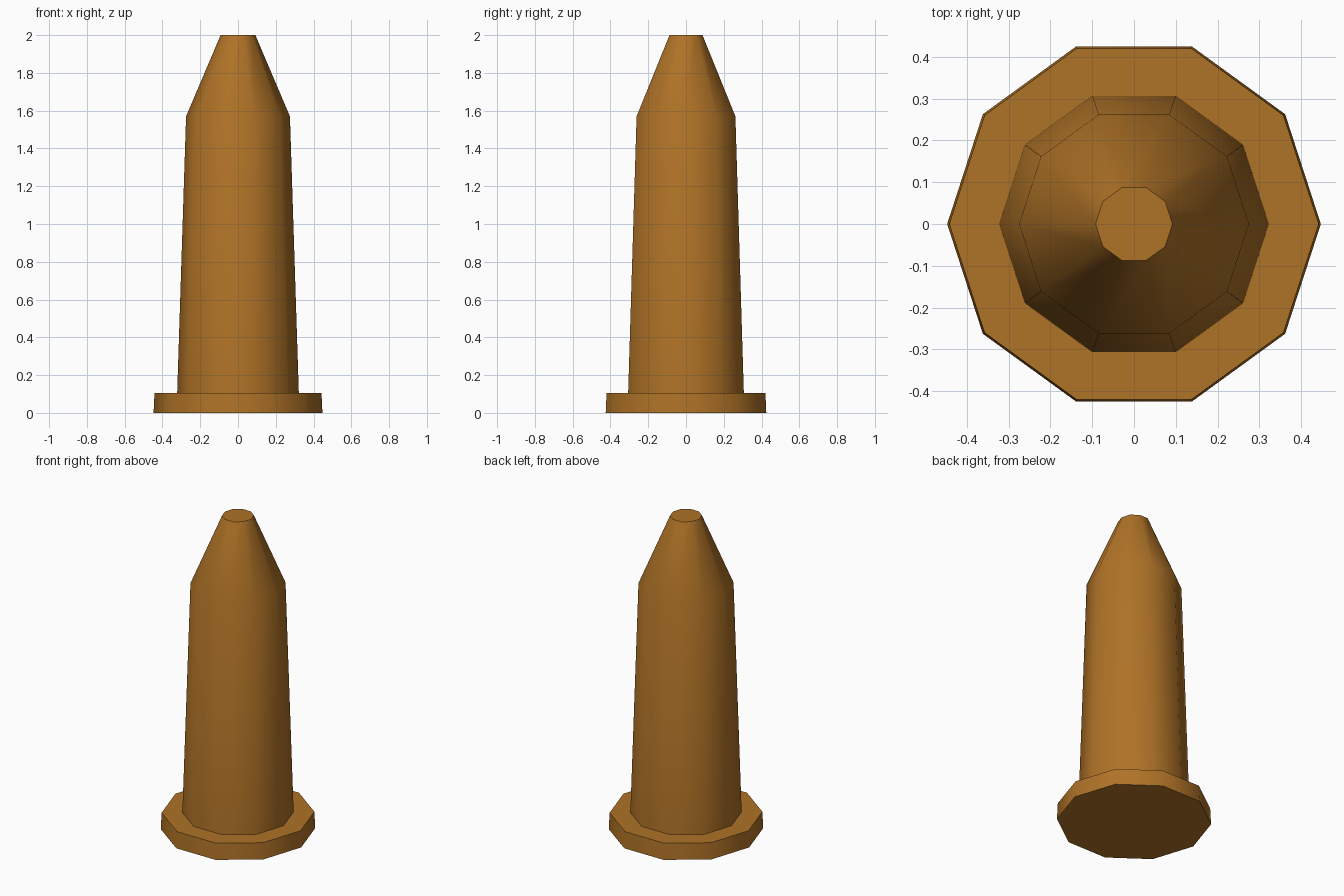
import bpy, bmesh, math

cube = bpy.data.objects.get("Cube")
if cube:
    bpy.data.objects.remove(cube, do_unlink=True)

SIDES = 10

ochre = bpy.data.materials.new("ochre brown")
ochre.use_nodes = True
COLOR = (0.43, 0.17, 0.02, 1)
ochre.diffuse_color = COLOR
ochre.node_tree.nodes["Principled BSDF"].inputs["Base Color"].default_value = COLOR


def lathe(name, profile, cap_bottom=False, cap_top=False):
    """Ten-sided turned part from (radius, height) points, listed bottom to top."""
    bm = bmesh.new()
    rings = []
    for r, z in profile:
        angles = [math.tau * i / SIDES for i in range(SIDES)]
        rings.append([bm.verts.new((r * math.cos(a), r * math.sin(a), z)) for a in angles])
    for low, high in zip(rings, rings[1:]):
        for i in range(SIDES):
            j = (i + 1) % SIDES
            bm.faces.new((low[i], low[j], high[j], high[i]))
    if cap_bottom:
        bm.faces.new(rings[0][::-1])
    if cap_top:
        bm.faces.new(rings[-1])
    mesh = bpy.data.meshes.new(name)
    bm.to_mesh(mesh)
    bm.free()
    mesh.materials.append(ochre)
    obj = bpy.data.objects.new(name, mesh)
    bpy.context.collection.objects.link(obj)
    # Smooth around the sides, crisp at the rims
    bpy.ops.object.select_all(action='DESELECT')
    obj.select_set(True)
    bpy.context.view_layer.objects.active = obj
    bpy.ops.object.shade_smooth_by_angle(angle=math.radians(45))
    return obj


# Flat foot with a ledge running in to the body
lathe("base_flange", [(0.447, 0), (0.442, 0.105), (0.322, 0.105)], cap_bottom=True)

# Tapered shaft, shoulder and truncated conical tip
lathe("tapered_body", [(0.322, 0.105), (0.275, 1.57), (0.092, 2.0)], cap_top=True)
